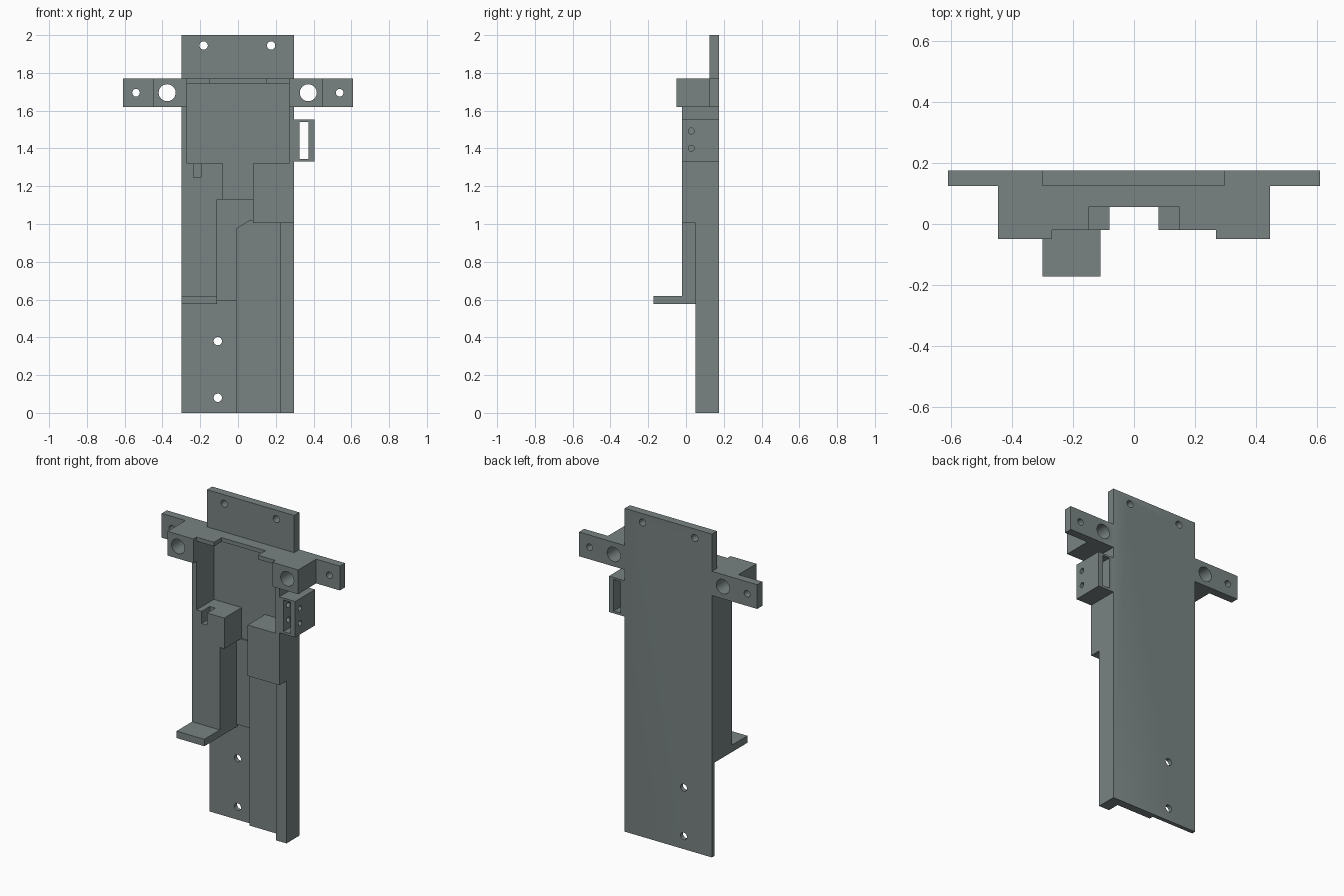
import bpy, bmesh, math
from mathutils import Matrix

if "Cube" in bpy.data.objects:
    bpy.data.objects.remove(bpy.data.objects["Cube"])

grey = bpy.data.materials.new("slate_grey")
grey.diffuse_color = (0.19, 0.225, 0.225, 1)
grey.use_nodes = True
grey.node_tree.nodes["Principled BSDF"].inputs["Base Color"].default_value = grey.diffuse_color
BACK = 0.175


def make(name, bm):
    bmesh.ops.recalc_face_normals(bm, faces=bm.faces)
    mesh = bpy.data.meshes.new(name)
    bm.to_mesh(mesh)
    bm.free()
    mesh.materials.append(grey)
    ob = bpy.data.objects.new(name, mesh)
    bpy.context.collection.objects.link(ob)
    return ob


def slab(name, outline, y0, y1=BACK):
    """Extrude an x-z outline from y0 to y1."""
    bm = bmesh.new()
    face = bm.faces.new([bm.verts.new((x, y0, z)) for x, z in outline])
    out = bmesh.ops.extrude_face_region(bm, geom=[face])["geom"]
    bmesh.ops.translate(bm, vec=(0, y1 - y0, 0),
                        verts=[v for v in out if isinstance(v, bmesh.types.BMVert)])
    return make(name, bm)


def box(name, x0, x1, z0, z1, y0, y1=BACK):
    return slab(name, [(x0, z0), (x1, z0), (x1, z1), (x0, z1)], y0, y1)


def drill(center, radius, axis, depth=1.0):
    bm = bmesh.new()
    turn = Matrix.Rotation(math.pi / 2, 4, 'X' if axis == 'Y' else 'Y')
    bmesh.ops.create_cone(bm, cap_ends=True, segments=32, radius1=radius, radius2=radius,
                          depth=depth, matrix=Matrix.Translation(center) @ turn)
    return make("drill", bm)


def combine(target, others, operation):
    """Apply booleans and discard the operands."""
    for other in others:
        mod = target.modifiers.new("combine", 'BOOLEAN')
        mod.operation, mod.solver, mod.object = operation, 'EXACT', other
        graph = bpy.context.evaluated_depsgraph_get()
        mesh = bpy.data.meshes.new_from_object(target.evaluated_get(graph))
        target.modifiers.clear()
        target.data = mesh
        bpy.data.objects.remove(other)


# Thin back panel and thicker top tab
body = box("bracket_body", -0.3, 0.297, 0, 2, 0.15)
parts = [box("top_tab", -0.3, 0.297, 1.745, 2, 0.125)]

# Crossbar: ears, clamp blocks, stepped bridge
parts.append(box("bridge", -0.28, 0.28, 1.745, 1.77, 0.055))
for s in (-1, 1):
    def side(name, a, b, *rest):
        return box(name, min(s * a, s * b), max(s * a, s * b), *rest)
    parts += [side("ear", 0.28, 0.61, 1.62, 1.77, 0.125),
              side("clamp_block", 0.27, 0.447, 1.62, 1.77, -0.05),
              side("bridge_step", 0.15, 0.28, 1.745, 1.77, -0.02)]

# Left wall, stepped column and shelf
parts += [box("left_wall", -0.3, -0.27, 1.3, 1.65, -0.02),
          slab("left_column", [(-0.3, 0.577), (-0.11, 0.577), (-0.11, 1.13),
                               (-0.08, 1.13), (-0.08, 1.32), (-0.3, 1.32)], -0.02),
          box("shelf", -0.3, -0.11, 0.577, 0.62, -0.172, 0.1)]

# Right wall, block and rail
parts += [box("right_wall", 0.27, 0.297, 1.3, 1.65, -0.02),
          box("right_block", 0.08, 0.297, 1.005, 1.32, -0.02),
          box("right_rail", 0.225, 0.297, 0, 1.05, 0.05)]

# Raised floors in the channel
parts += [slab("chamfered_floor", [(-0.01, 0), (0.24, 0), (0.24, 1.02),
                                   (0.06, 1.02), (-0.01, 0.975)], 0.125),
          box("channel_floor", -0.12, 0.09, 0.595, 1.13, 0.14)]

# Hollow side box
parts.append(box("side_box", 0.28, 0.405, 1.33, 1.552, -0.02))
combine(body, parts, 'UNION')

# Through window, notch and screw holes
cuts = [box("window", 0.325, 0.372, 1.345, 1.54, -0.3, 0.3),
        box("notch", -0.235, -0.197, 1.245, 1.4, -0.1, 0.06)]
for x, z, r in [(-0.182, 1.945, 0.022), (0.175, 1.945, 0.022),
                (-0.107, 0.38, 0.022), (-0.107, 0.08, 0.022),
                (-0.375, 1.695, 0.045), (0.372, 1.695, 0.045),
                (-0.54, 1.695, 0.02), (0.538, 1.695, 0.02)]:
    cuts.append(drill((x, 0, z), r, 'Y'))
for z in (1.4, 1.492):
    cuts.append(drill((0.36, 0.028, z), 0.016, 'X', 0.2))
combine(body, cuts, 'DIFFERENCE')

# Smooth holes, crisp edges
bpy.context.view_layer.objects.active = body
body.select_set(True)
bpy.ops.object.shade_smooth_by_angle(angle=math.radians(30))
